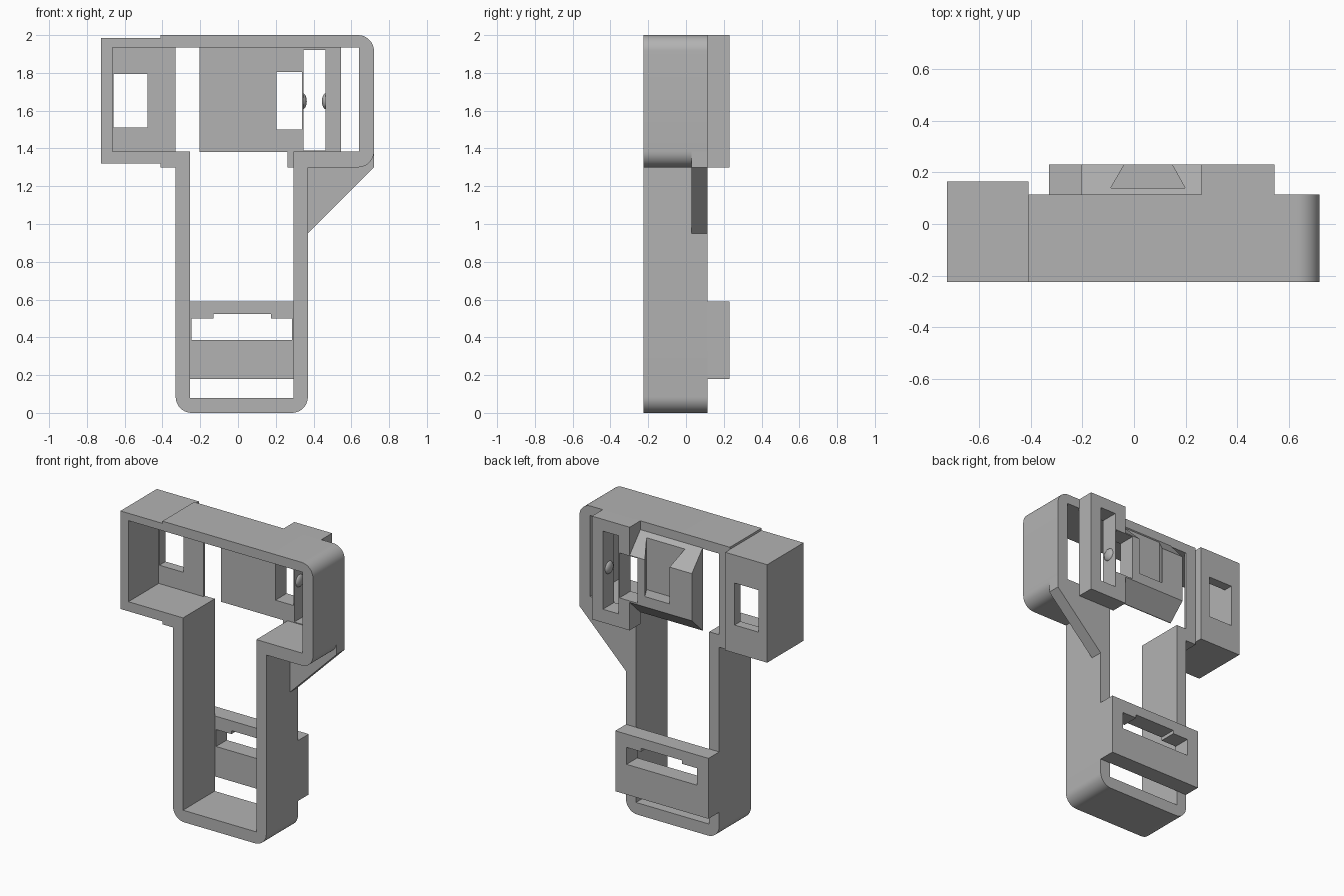
import bpy, bmesh, math
from mathutils import Vector

if "Cube" in bpy.data.objects:
    bpy.data.objects.remove(bpy.data.objects["Cube"])

grey = bpy.data.materials.new("plain grey")
grey.use_nodes = True
colour = (0.45, 0.45, 0.45, 1)
grey.diffuse_color = colour
grey.node_tree.nodes["Principled BSDF"].inputs["Base Color"].default_value = colour


def finish(name, bm):
    bmesh.ops.recalc_face_normals(bm, faces=bm.faces)
    mesh = bpy.data.meshes.new(name)
    bm.to_mesh(mesh)
    bm.free()
    mesh.materials.append(grey)
    obj = bpy.data.objects.new(name, mesh)
    bpy.context.collection.objects.link(obj)
    return obj


def prism(name, points, start, end, axis="y"):
    """Extrude a closed profile: (x, z) along y, (y, z) along x, (x, y) along z."""
    place = {"y": lambda a, b, c: (a, c, b),
             "x": lambda a, b, c: (c, a, b),
             "z": lambda a, b, c: (a, b, c)}[axis]
    bm = bmesh.new()
    rings = [[bm.verts.new(place(a, b, c)) for a, b in points] for c in (start, end)]
    for ring in rings:
        bm.faces.new(ring)
    n = len(points)
    for i in range(n):
        j = (i + 1) % n
        bm.faces.new((rings[0][i], rings[0][j], rings[1][j], rings[1][i]))
    return finish(name, bm)


def box(name, x, y, z):
    return prism(name, [(x[0], z[0]), (x[1], z[0]), (x[1], z[1]), (x[0], z[1])], *y)


def rounded(corners, steps=10):
    """Replace corners given as (a, b, radius) by right-angle arcs."""
    out = []
    for i, corner in enumerate(corners):
        p = Vector(corner[:2])
        if len(corner) == 2:
            out.append(tuple(p))
            continue
        r = corner[2]
        back = (Vector(corners[i - 1][:2]) - p).normalized() * r
        ahead = (Vector(corners[(i + 1) % len(corners)][:2]) - p).normalized() * r
        for k in range(steps + 1):
            t = math.pi / 2 * k / steps
            out.append(tuple(p + back * (1 - math.sin(t)) + ahead * (1 - math.cos(t))))
    return out


def combine(obj, others, operation="DIFFERENCE"):
    """Apply booleans and discard the helper solids."""
    for other in others:
        other.hide_render = True
        mod = obj.modifiers.new("boolean", "BOOLEAN")
        mod.operation, mod.solver, mod.object = operation, "EXACT", other
        bpy.context.view_layer.update()
        graph = bpy.context.evaluated_depsgraph_get()
        mesh = bpy.data.meshes.new_from_object(obj.evaluated_get(graph))
        obj.modifiers.clear()
        obj.data = mesh
        bpy.data.objects.remove(other)


FRONT, BACK, REAR = -0.225, 0.115, 0.23
THROUGH = (-0.5, 0.5)

# T-shaped hollow frame
R = 0.085
outline = rounded([(-0.41, 1.30), (-0.33, 1.30), (-0.33, 0, R), (0.37, 0, R),
                   (0.37, 1.30), (0.72, 1.30, R), (0.72, 2.0, R), (-0.41, 2.0)])
frame = prism("main_frame", outline, FRONT, BACK)
combine(frame, [box("stem_cut", (-0.255, 0.295), THROUGH, (0.08, 1.5)),
                box("head_cut", (-0.6, 0.64), THROUGH, (1.385, 1.935))])

# Side box with a rear window, and the thin lip beside it
side = box("side_box", (-0.725, -0.41), (FRONT, 0.165), (1.32, 1.985))
combine(side, [box("side_cut", (-0.665, -0.3), (-0.5, 0.1), (1.385, 1.935)),
               box("window_cut", (-0.66, -0.48), THROUGH, (1.51, 1.795))])
box("side_lip", (-0.41, -0.33), (0.1, BACK), (1.385, 1.935))

# Rear mount with sloped top and bottom and a dovetail slot open at the top
Y0 = 0.11
mount = prism("rear_mount", [(Y0, 1.38), (BACK, 1.38), (REAR, 1.49), (REAR, 1.81),
                             (BACK, 1.94), (Y0, 1.94)], -0.205, 0.262, "x")
slot = prism("dovetail_cut", [(-0.09, 0.14), (0.198, 0.14), (0.147, 0.232),
                              (-0.037, 0.232)], 1.56, 2.2, "z")
combine(mount, [slot, box("port_cut", (0.204, 0.3), THROUGH, (1.5, 1.805))])

# Tall rear block with a side port and a long slot
block = box("rear_block", (0.262, 0.545), (Y0, REAR), (1.30, 2.0))
combine(block, [box("port_cut", (0.2, 0.339), THROUGH, (1.5, 1.805)),
                box("slot_cut", (0.346, 0.463), THROUGH, (1.39, 1.92))])

# Domed catches facing each other across the slot
for name, x in (("inner_catch", 0.343), ("outer_catch", 0.465)):
    bm = bmesh.new()
    bmesh.ops.create_uvsphere(bm, u_segments=20, v_segments=12, radius=0.042)
    for v in bm.verts:
        v.co.x *= 0.5
        v.co += Vector((x, 0.165, 1.65))
    catch = finish(name, bm)
    if name == "inner_catch":
        combine(catch, [box("trim", (0.2, 0.342), THROUGH, (1.4, 1.9))])

# Lower rear clip with a stepped opening
clip = box("lower_clip", (-0.33, 0.37), (BACK, REAR), (0.18, 0.59))
opening = prism("opening_cut", [(-0.245, 0.385), (0.285, 0.385), (0.285, 0.50),
                                (0.175, 0.50), (0.175, 0.523), (-0.13, 0.523),
                                (-0.13, 0.50), (-0.245, 0.50)], *THROUGH)
combine(clip, [opening])

# Triangular brace under the head
prism("corner_brace", [(0.369, 0.95), (0.72, 1.30), (0.72, 1.385), (0.369, 1.385)],
      0.03, BACK)

for obj in list(bpy.context.scene.objects):
    if obj.type == "MESH":
        bpy.ops.object.select_all(action="DESELECT")
        obj.select_set(True)
        bpy.context.view_layer.objects.active = obj
        bpy.ops.object.shade_smooth_by_angle(angle=math.radians(30))
